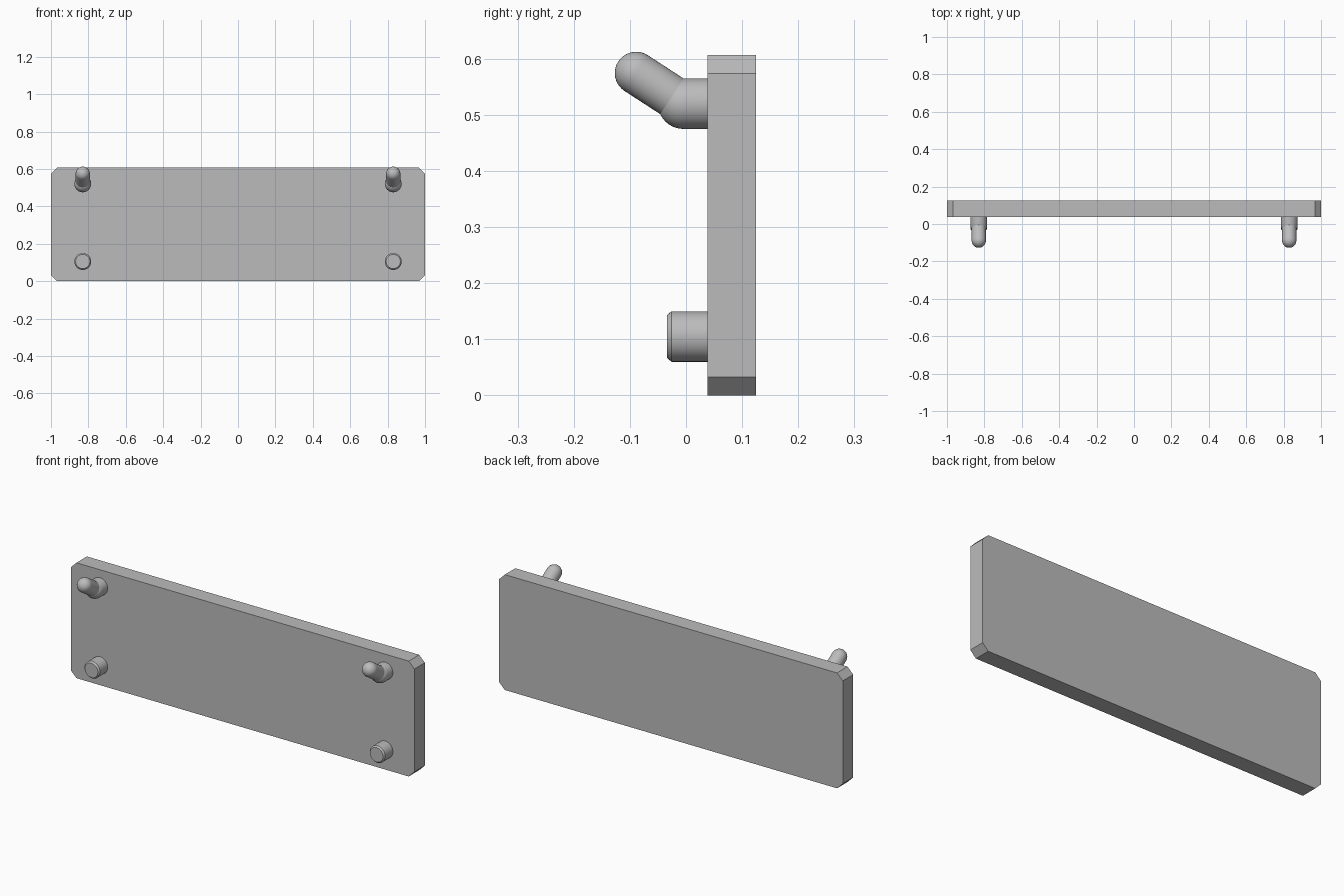
import bpy, bmesh
from math import sin, cos, pi, radians
from mathutils import Matrix, Vector

cube = bpy.data.objects.get("Cube")
if cube:
    bpy.data.objects.remove(cube, do_unlink=True)

# Single grey finish
grey = bpy.data.materials.new("plain grey")
grey.use_nodes = True
grey.diffuse_color = (0.5, 0.5, 0.5, 1)
grey.node_tree.nodes["Principled BSDF"].inputs["Base Color"].default_value = (0.5, 0.5, 0.5, 1)

PLATE_FRONT, PLATE_BACK, HEIGHT, CORNER = 0.038, 0.125, 0.607, 0.033
HOLE_X, R, ARM_R = 0.83, 0.045, 0.038


def finish(bm, name, smooth=False):
    bmesh.ops.recalc_face_normals(bm, faces=bm.faces[:])
    mesh = bpy.data.meshes.new(name)
    bm.to_mesh(mesh)
    bm.free()
    mesh.materials.append(grey)
    obj = bpy.data.objects.new(name, mesh)
    bpy.context.collection.objects.link(obj)
    if smooth:
        bpy.ops.object.select_all(action='DESELECT')
        obj.select_set(True)
        bpy.context.view_layer.objects.active = obj
        bpy.ops.object.shade_smooth_by_angle(angle=radians(30))
    return obj


def lathe(name, profile, origin, direction):
    """Spin (radius, distance) points around an axis leaving origin."""
    bm = bmesh.new()
    verts = [bm.verts.new((r, 0, d)) for r, d in profile]
    edges = [bm.edges.new(pair) for pair in zip(verts, verts[1:])]
    bmesh.ops.spin(bm, geom=verts + edges, cent=(0, 0, 0), axis=(0, 0, 1),
                   angle=2 * pi, steps=40)
    bmesh.ops.remove_doubles(bm, verts=bm.verts[:], dist=1e-5)
    turn = Vector(direction).to_track_quat('Z', 'Y').to_matrix().to_4x4()
    bm.transform(Matrix.Translation(origin) @ turn)
    return finish(bm, name, smooth=True)


def dome(radius, start, steps=10):
    """Profile of a hemisphere closing the far end of a lathe."""
    angles = [pi / 2 * i / steps for i in range(steps)]
    return [(radius * cos(a), start + radius * sin(a)) for a in angles] + [(0, start + radius)]


# Chamfered panel
bm = bmesh.new()
outline = []
for sx, sz in ((1, 1), (-1, 1), (-1, -1), (1, -1)):
    side = (sx, sz * (HEIGHT / 2 - CORNER))
    end = (sx * (1 - CORNER), sz * HEIGHT / 2)
    outline += [side, end] if sx * sz > 0 else [end, side]
face = bm.faces.new([bm.verts.new((x, PLATE_FRONT, z + HEIGHT / 2)) for x, z in outline])
grown = bmesh.ops.extrude_face_region(bm, geom=[face])
bmesh.ops.translate(bm, vec=(0, PLATE_BACK - PLATE_FRONT, 0),
                    verts=[v for v in grown["geom"] if isinstance(v, bmesh.types.BMVert)])
if not face.is_valid or len(bm.faces) < 10:
    bmesh.ops.holes_fill(bm, edges=bm.edges[:])
finish(bm, "panel")

# Pegs and hooks on both sides
tilt = radians(33)
for side, x in (("left", HOLE_X), ("right", -HOLE_X)):
    lathe(side + "_peg", [(0, 0), (R, 0), (R, 0.066), (R - 0.007, 0.074), (0, 0.074)],
          (x, PLATE_FRONT + 0.002, 0.105), (0, -1, 0))
    lathe(side + "_hook_base", [(0, 0), (R, 0)] + dome(R, 0.045),
          (x, PLATE_FRONT + 0.002, 0.52), (0, -1, 0))
    lathe(side + "_hook_arm", [(0, 0), (ARM_R, 0.02)] + dome(ARM_R, 0.1),
          (x, -0.005, 0.52), (0, -cos(tilt), sin(tilt)))
